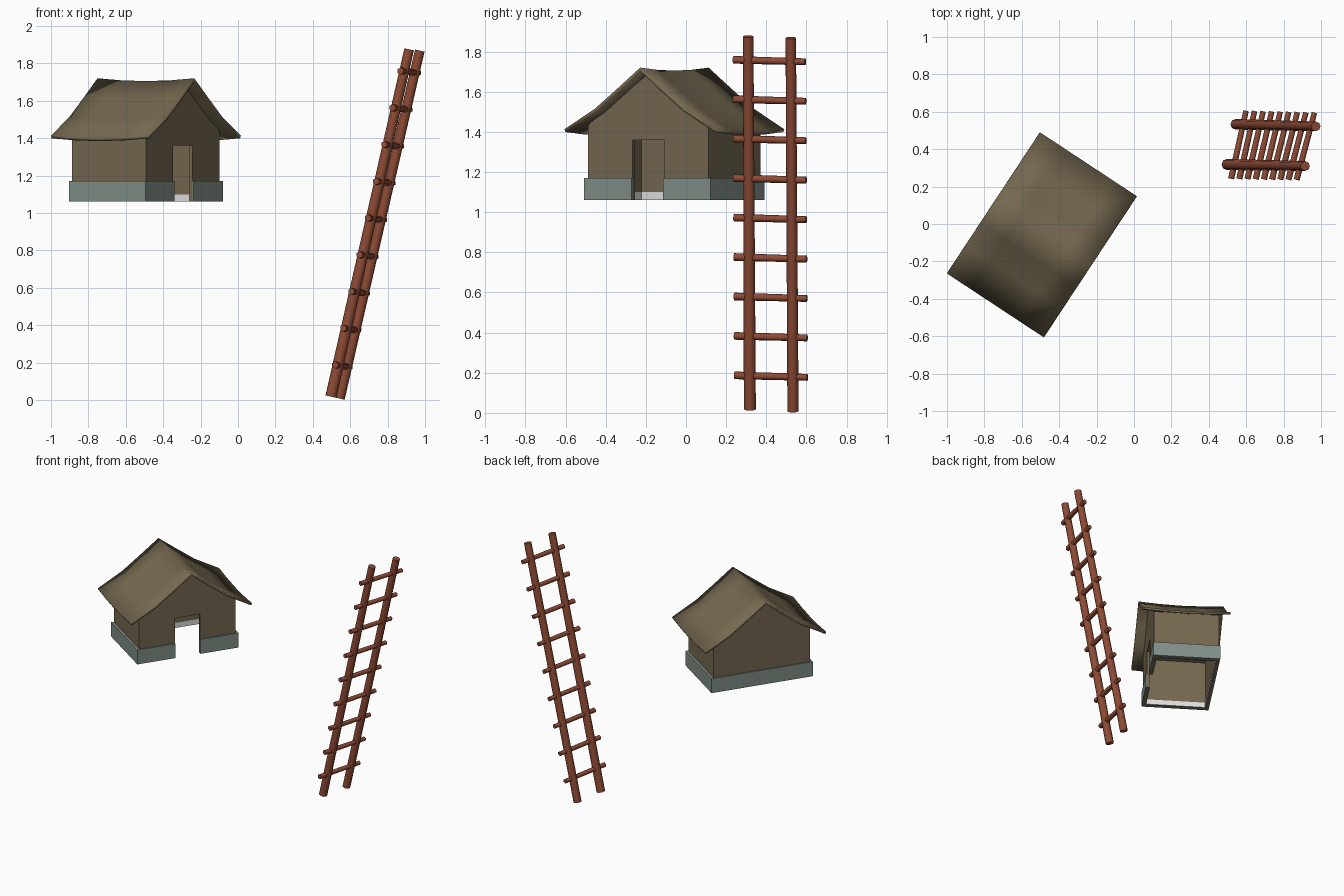
import bpy, bmesh, math
from mathutils import Vector, Matrix

if "Cube" in bpy.data.objects:
    bpy.data.objects.remove(bpy.data.objects["Cube"])


def material(name, rgb):
    m = bpy.data.materials.new(name)
    m.diffuse_color = (*rgb, 1)
    m.use_nodes = True
    m.node_tree.nodes["Principled BSDF"].inputs["Base Color"].default_value = m.diffuse_color
    return m


MUD = material("mud_brown", (0.18, 0.14, 0.08))
STONE = material("grey_stone", (0.22, 0.275, 0.25))
PALE = material("pale_lining", (0.75, 0.75, 0.75))
WOOD = material("red_wood", (0.27, 0.07, 0.035))

# Hut frame: local x runs along the ridge towards the door, local y across the gable
HUT = Matrix.Translation((-0.4925, -0.058, 0)) @ Matrix.Rotation(math.radians(-33.4), 4, 'Z')


def finish(bm, name, mat, frame=None):
    bmesh.ops.recalc_face_normals(bm, faces=bm.faces)
    me = bpy.data.meshes.new(name)
    bm.to_mesh(me)
    bm.free()
    me.materials.append(mat)
    ob = bpy.data.objects.new(name, me)
    bpy.context.collection.objects.link(ob)
    if frame:
        ob.matrix_world = frame
    return ob


def slab(name, profile, x0, x1, mat):
    """Extrude a (y, z) profile along the hut's ridge direction."""
    bm = bmesh.new()
    f = bm.faces.new([bm.verts.new((x0, y, z)) for y, z in profile])
    r = bmesh.ops.extrude_face_region(bm, geom=[f])
    vs = [v for v in r["geom"] if isinstance(v, bmesh.types.BMVert)]
    bmesh.ops.translate(bm, verts=vs, vec=(x1 - x0, 0, 0))
    return finish(bm, name, mat, HUT)


def box(name, x0, x1, y0, y1, z0, z1, mat):
    return slab(name, [(y0, z0), (y1, z0), (y1, z1), (y0, z1)], x0, x1, mat)


Z0, A, B, T, D = 1.06, 0.236, 0.359, 0.018, 0.093

# Gable walls, the front one with a doorway notch
gable = [(-B, Z0), (-B, 1.435), (0, 1.69), (B, 1.435), (B, Z0)]
notch = [(D, Z0), (D, 1.36), (-D, 1.36), (-D, Z0)]
slab("door_wall", gable + notch, A - T, A, MUD)
slab("back_wall", gable, -A, -A + T, MUD)

# Side walls, stone footing and pale inner lining
slab_in = A - T
box("back_footing", -0.245, -A, -0.377, 0.377, Z0, 1.17, STONE)
box("back_lining", -slab_in, -slab_in + 0.004, -B + T, B - T, Z0, 1.10, PALE)
for s, side in ((-1, "left"), (1, "right")):
    def span(a, b):
        return sorted((s * a, s * b))
    box(side + "_wall", -A + T, A - T, *span(B - T, B), Z0, 1.435, MUD)
    box(side + "_footing", -A, A, *span(B, 0.377), Z0, 1.17, STONE)
    box(side + "_door_footing", A, 0.245, *span(D, 0.377), Z0, 1.17, STONE)
    box(side + "_lining", -slab_in, slab_in, *span(B - T - 0.004, B - T), Z0, 1.10, PALE)
    box(side + "_door_lining", slab_in - 0.004, slab_in, *span(D, B - T), Z0, 1.10, PALE)

# Sagging roof with flared eaves
bm = bmesh.new()
half = [(0.452, 1.413), (0.27, 1.515), (0.13, 1.62)]
line = [(-y, z) for y, z in half] + [(0, 1.72)] + half[::-1]
rows = [[bm.verts.new((x, y, z - sag)) for y, z in line]
        for x, sag in ((-0.31, 0), (-0.155, 0.011), (0, 0.015), (0.155, 0.011), (0.31, 0))]
for r0, r1 in zip(rows, rows[1:]):
    for i in range(len(line) - 1):
        bm.faces.new((r0[i], r1[i], r1[i + 1], r0[i + 1]))
roof = finish(bm, "roof", MUD, HUT)
if roof.data.polygons[0].normal.z < 0:
    roof.data.flip_normals()
for p in roof.data.polygons:
    p.use_smooth = True
mod = roof.modifiers.new("thickness", 'SOLIDIFY')
mod.thickness = 0.016
mod.offset = -1


def pole(name, p, q, r0, r1, sides):
    """Tapered round pole between two points."""
    p, q = Vector(p), Vector(q)
    d = q - p
    bm = bmesh.new()
    bmesh.ops.create_cone(bm, cap_ends=True, segments=sides, radius1=r0, radius2=r1, depth=d.length)
    rot = d.to_track_quat('Z', 'Y').to_matrix().to_4x4()
    ob = finish(bm, name, WOOD, Matrix.Translation((p + q) / 2) @ rot)
    for f in ob.data.polygons:
        f.use_smooth = len(f.vertices) == 4
    return ob


# Ladder rails
near = Vector((0.497, 0.318, 0.018)), Vector((0.915, 0.31, 1.875))
far = Vector((0.543, 0.533, 0.008)), Vector((0.972, 0.522, 1.868))
pole("near_rail", *near, 0.03, 0.026, 8)
pole("far_rail", *far, 0.028, 0.026, 8)

# Nine rungs running through both rails
for i in range(9):
    z = 0.183 + i * 0.1965
    t = (z - 0.01) / 1.86
    a, b = near[0].lerp(near[1], t), far[0].lerp(far[1], t)
    a.z, b.z = z + 0.002, z - 0.004
    g = b - a
    pole(f"rung_{i + 1}", a - g * 0.35, b + g * 0.34, 0.019, 0.017, 6)
